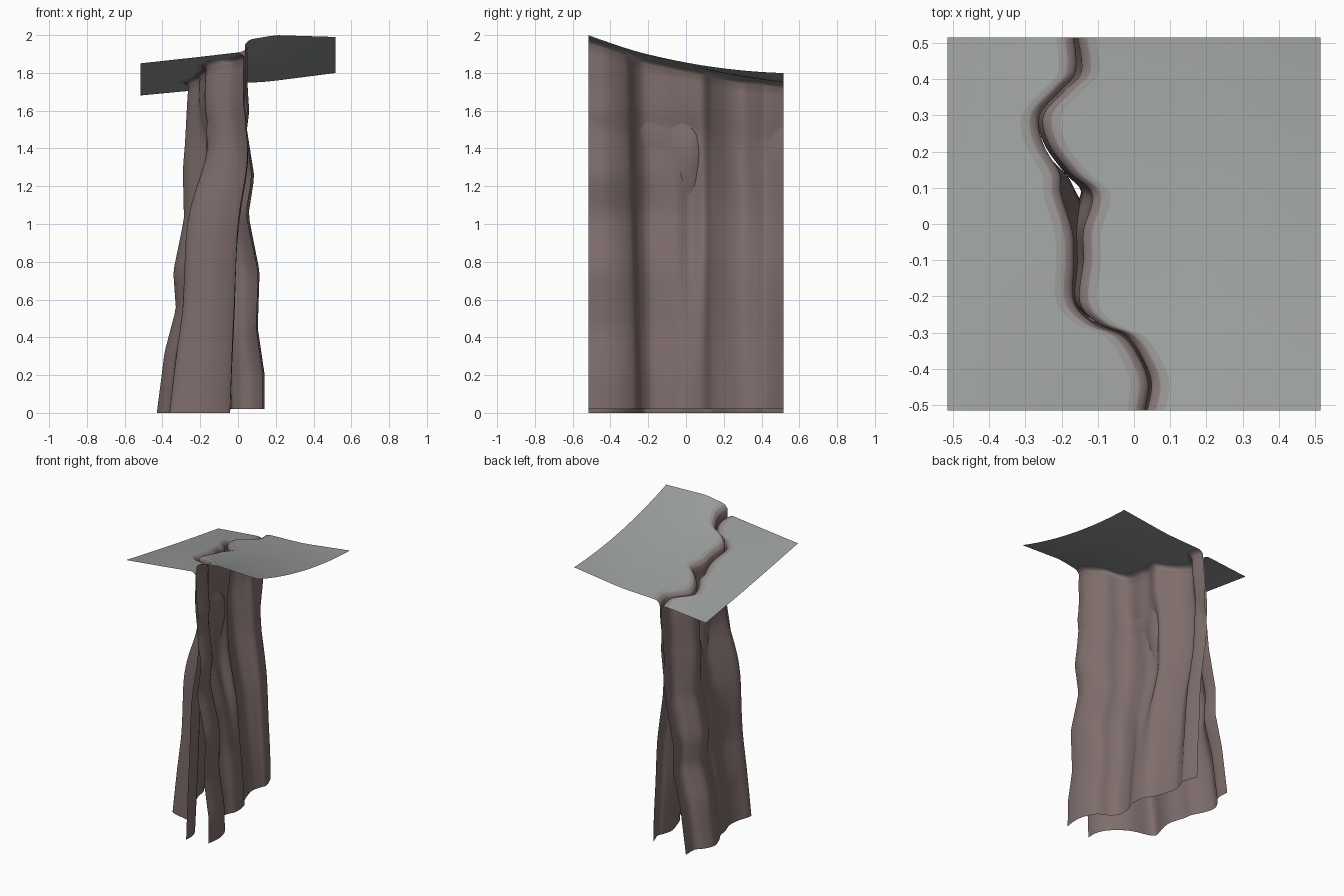
import bpy, math
from mathutils import Vector

if "Cube" in bpy.data.objects:
    bpy.data.objects.remove(bpy.data.objects["Cube"])

H = 0.515
# crack plan: y, left rim x, right rim x, left foot x, right foot x
PLAN = [(-.515, .03, .036, -.045, .13), (-.44, .04, .048, -.045, .14),
        (-.37, .015, .023, -.09, .13), (-.31, -.03, -.022, -.20, .085),
        (-.275, -.11, -.10, -.345, .01), (-.215, -.165, -.15, -.36, -.03),
        (-.10, -.165, -.14, -.335, -.03), (-.02, -.17, -.14, -.33, .0),
        (.08, -.20, -.115, -.36, -.01), (.14, -.205, -.175, -.37, -.05),
        (.22, -.25, -.235, -.41, -.08), (.30, -.26, -.25, -.43, -.10),
        (.37, -.20, -.19, -.40, -.085), (.42, -.16, -.145, -.36, -.07),
        (.515, -.165, -.155, -.36, -.105)]
# sideways bulges of the walls by height
WAVE = {'left': [(0, 0), (.32, .01), (.55, .05), (.75, .015), (1.03, .045), (1.3, .015), (1.7, 0), (2, 0)],
        'right': [(0, 0), (.2, .01), (.45, -.015), (.75, .012), (1.05, -.035), (1.25, .005), (1.5, -.02),
                  (1.6, -.003), (1.75, -.015), (2, 0)]}
# ground height: rows for front, middle, back as (x, z)
GROUND = {'left': [[(-.52, 1.85), (-.2, 1.885), (.1, 1.92)], [(-.52, 1.76), (-.15, 1.82), (.1, 1.83)],
                   [(-.52, 1.68), (-.15, 1.715), (.1, 1.73)]],
          'right': [[(-.3, 1.93), (.05, 1.975), (.2, 2.0), (.52, 1.99)], [(-.3, 1.81), (0, 1.835), (.52, 1.855)],
                    [(-.3, 1.735), (.1, 1.75), (.17, 1.755), (.52, 1.80)]]}


def lerp_table(tab, x):
    for (a, u), (b, v) in zip(tab, tab[1:]):
        if x <= b:
            return u + (v - u) * max(0, (x - a) / (b - a))
    return tab[-1][1]


def gauss(v, c, w):
    return math.exp(-((v - c) / w) ** 2)


def ground_z(side, x, y):
    f, m, b = (lerp_table(row, x) for row in GROUND[side])
    t = y / H
    return m + (b - f) / 2 * t + ((f + b) / 2 - m) * t * t


def smooth_plan(sub=6):
    rows = [Vector(r) for r in PLAN]
    out = []
    for i in range(len(rows) - 1):
        p, q = rows[i], rows[i + 1]
        o, r = rows[max(i - 1, 0)], rows[min(i + 2, len(rows) - 1)]
        for k in range(sub):
            t = k / sub
            out.append(.5 * (2 * p + (q - o) * t + (2 * o - 5 * p + 4 * q - r) * t * t
                             + (3 * p - o - 3 * q + r) * t ** 3))
    return out + [rows[-1]]


def bulge(side, y, z):
    # sideways displacement of a wall point
    if side == 'left':
        d = lerp_table(WAVE[side], z) * gauss(y, .3, .38)
        d += gauss(y, -.22, .12) * (.02 * gauss(z, 1.45, .2) - .03 * gauss(z, 1.05, .25))
        d += .055 * gauss(y, .05, .09) * gauss(z, 1.35, .3)
        return d + .035 * gauss(z, 1.35, .25) * (1 - gauss(y, .3, .2))
    d = lerp_table(WAVE[side], z) * (.15 + .85 * gauss(y, -.44, .35))
    d -= .045 * gauss(z, 1.25, .45) * (1 - gauss(y, -.44, .2))
    return d - .05 * gauss(y, .03, .06) * gauss(z, 1.0, .4)


def material(name, col):
    m = bpy.data.materials.new(name)
    m.diffuse_color = (*col, 1)
    m.use_nodes = True
    m.node_tree.nodes["Principled BSDF"].inputs["Base Color"].default_value = m.diffuse_color
    return m


def sheet(name, rows, mats, flip, pick=lambda j: 0):
    n = len(rows[0])
    verts = [p for r in rows for p in r]
    faces, idx = [], []
    for i in range(len(rows) - 1):
        for j in range(n - 1):
            f = [i * n + j, i * n + j + 1, (i + 1) * n + j + 1, (i + 1) * n + j]
            faces.append(f[::-1] if flip else f)
            idx.append(pick(j))
    me = bpy.data.meshes.new(name)
    me.from_pydata(verts, [], faces)
    for m in mats:
        me.materials.append(m)
    for poly, k in zip(me.polygons, idx):
        poly.material_index = k
        poly.use_smooth = True
    ob = bpy.data.objects.new(name, me)
    bpy.context.collection.objects.link(ob)


mats = [material('rim_pale', (.30, .29, .285)), material('rim_blend', (.25, .20, .195)),
        material('rock_brown', (.21, .155, .15))]
grey = material('ground_grey', (.33, .35, .34))

for side, sgn, top, foot, z0 in (('left', -1, 1, 3, 0.0), ('right', 1, 2, 4, 0.02)):
    ground, wall = [], []
    for row in smooth_plan():
        y, rim, base = row[0], row[top], row[foot]
        lip = rim + sgn * .05
        # ground from the outer edge to the lip
        ground.append([(x, y, ground_z(side, x, y)) for x in
                       [sgn * H + (lip - sgn * H) * k / 10 for k in range(11)]])
        # lip bending down into the crack
        line = []
        for k in range(7):
            s = k / 6
            x = lip - sgn * .05 * s
            line.append((x, y, ground_z(side, x, y) - .025 * s ** 3))
        # wall falling to the foot
        zt = line[-1][2]
        for k in range(1, 41):
            t = k / 40
            z = zt + (z0 - zt) * t
            fade = min(1, t * 6)
            x = rim + (base - rim) * t + bulge(side, y, z) * fade
            x += .006 * math.sin(y * 23 + z * 3) * math.sin(z * 5.5 + y * 6) * fade * (1 - t)
            line.append((x, y + .045 * t * gauss(y, -.27, .1), z))
        wall.append(line)
    flip = side == 'right'
    sheet(side + '_ground', ground, [grey], not flip)
    sheet(side + '_crack_wall', wall, mats, not flip, lambda j: min(j // 3, 2))

# make the ground and the lips face up
for ob in bpy.data.objects:
    me = ob.data
    top = [p for p in me.polygons if ob.name.endswith('ground') or p.index % 46 < 4]
    if sum(p.normal.z for p in top) < 0:
        me.flip_normals()
